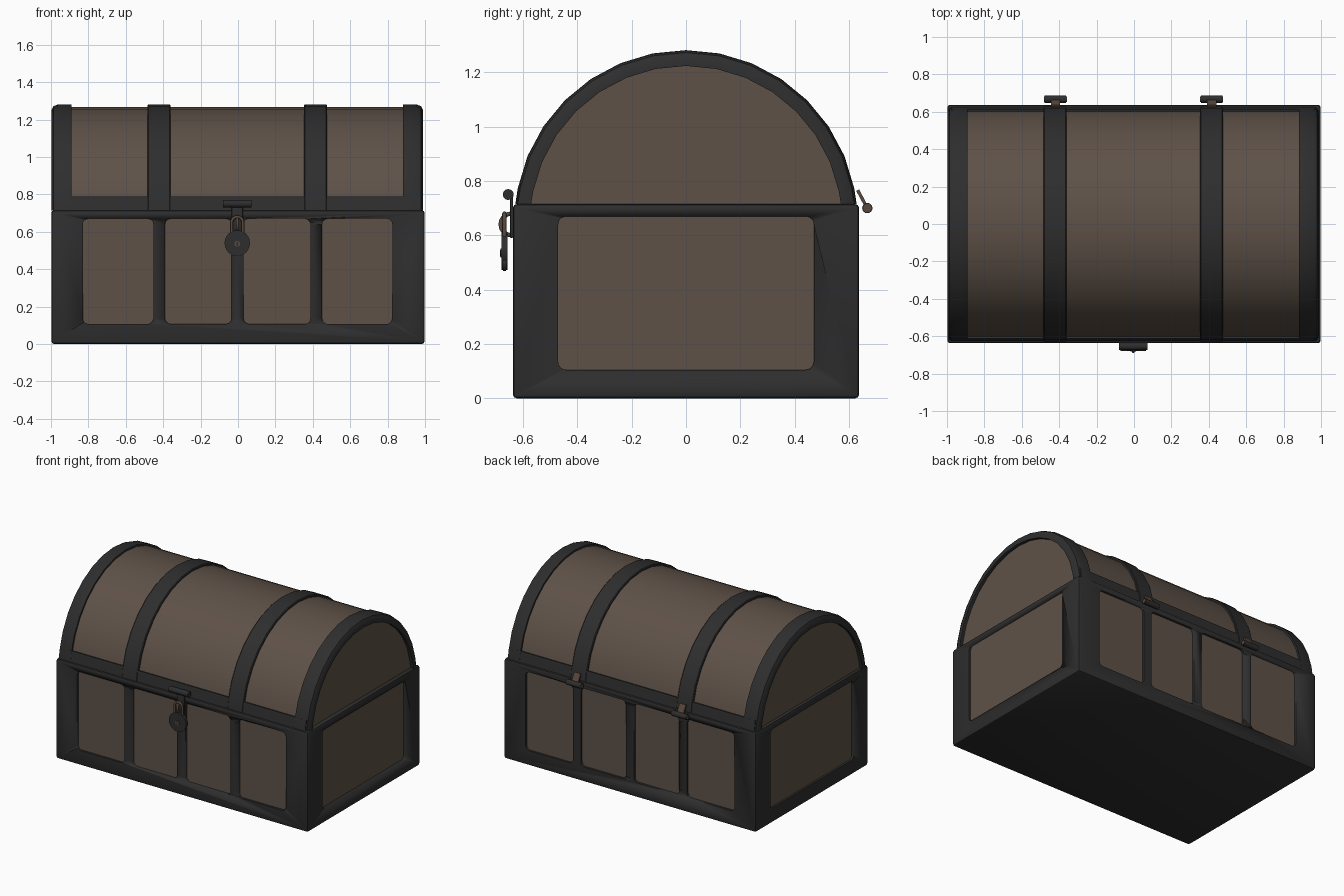
import bpy, bmesh, math
from mathutils import Vector, Matrix

if "Cube" in bpy.data.objects:
    bpy.data.objects.remove(bpy.data.objects["Cube"])


def material(name, col):
    m = bpy.data.materials.new(name)
    m.diffuse_color = (*col, 1)
    m.use_nodes = True
    m.node_tree.nodes["Principled BSDF"].inputs["Base Color"].default_value = m.diffuse_color
    return m


WOOD = material("brown wood", (0.112, 0.083, 0.064))
IRON = material("dark iron", (0.027, 0.027, 0.027))
RUST = material("rusty metal", (0.10, 0.065, 0.045))


def finish(name, bm, mat, smooth=True):
    bmesh.ops.recalc_face_normals(bm, faces=bm.faces)
    me = bpy.data.meshes.new(name)
    bm.to_mesh(me)
    bm.free()
    me.materials.append(mat)
    ob = bpy.data.objects.new(name, me)
    bpy.context.collection.objects.link(ob)
    if smooth:
        bpy.ops.object.select_all(action='DESELECT')
        ob.select_set(True)
        bpy.context.view_layer.objects.active = ob
        bpy.ops.object.shade_smooth_by_angle(angle=math.radians(35))
    return ob


def box(name, lo, hi, mat, bevel=0, axis=None, segs=2):
    lo, hi = Vector(lo), Vector(hi)
    bm = bmesh.new()
    bmesh.ops.create_cube(bm, size=1)
    for v in bm.verts:
        v.co = Vector(a * b for a, b in zip(v.co, hi - lo)) + (lo + hi) / 2
    if bevel:
        edges = [e for e in bm.edges if axis is None or
                 abs((e.verts[0].co - e.verts[1].co).normalized()[axis]) > 0.9]
        bmesh.ops.bevel(bm, geom=edges, offset=bevel, segments=segs, profile=0.5, affect='EDGES')
    return finish(name, bm, mat)


def cylinder(name, centre, r, depth, axis, mat, n=16):
    bm = bmesh.new()
    rot = Matrix.Rotation(math.pi / 2, 4, 'Y' if axis == 'x' else 'X')
    bmesh.ops.create_cone(bm, cap_ends=True, segments=n, radius1=r, radius2=r, depth=depth,
                          matrix=Matrix.Translation(centre) @ rot)
    return finish(name, bm, mat)


def tube(name, pts, r, mat, cyclic=False):
    cu = bpy.data.curves.new(name, 'CURVE')
    cu.dimensions = '3D'
    cu.bevel_depth = r
    cu.bevel_resolution = 2
    cu.use_fill_caps = True
    sp = cu.splines.new('POLY')
    sp.points.add(len(pts) - 1)
    for p, q in zip(sp.points, pts):
        p.co = (*q, 1)
    sp.use_cyclic_u = cyclic
    cu.materials.append(mat)
    ob = bpy.data.objects.new(name, cu)
    bpy.context.collection.objects.link(ob)


# Lid arc: centre height, radius, and the seam where lid meets base
CZ, R, SEAM, LX = 0.65, 0.63, 0.715, -0.004
A0 = math.asin((SEAM - CZ) / R)
ARC = [A0] + [math.radians(11.25 * k) for k in range(1, 16)] + [math.pi - A0]


def sweep(name, section, angles, mat):
    """Sweep an (x, radius) section around the lid arc."""
    bm = bmesh.new()
    rings = []
    for a in angles:
        at_seam = a in (ARC[0], ARC[-1])
        rings.append([bm.verts.new((x + LX, -r * math.cos(a),
                                    SEAM if at_seam else CZ + r * math.sin(a)))
                      for x, r in section])
    n = len(section)
    for p, q in zip(rings, rings[1:]):
        for i in range(n):
            j = (i + 1) % n
            bm.faces.new((p[i], p[j], q[j], q[i]))
    bm.faces.new(rings[0])
    bm.faces.new(rings[-1])
    return finish(name, bm, mat)


# Base: iron frame with rounded window cut-outs, wooden core behind
W, D = 0.998, 0.637
frame = box("base_frame", (-W, -D, 0), (W, D, SEAM), IRON, 0.015)
cutters = []
for x0, x1 in ((-0.83, -0.453), (-0.39, -0.034), (0.03, 0.387), (0.45, 0.825)):
    for s in (-1, 1):
        ys = sorted((s * (D - 0.03), s * (D + 0.1)))
        cutters.append(box("panel_cutter", (x0, ys[0], 0.107), (x1, ys[1], 0.67), IRON, 0.03, 1, 4))
for s in (-1, 1):
    xs = sorted((s * (W - 0.03), s * (W + 0.1)))
    cutters.append(box("end_panel_cutter", (xs[0], -0.47, 0.105), (xs[1], 0.47, 0.67), IRON, 0.03, 0, 4))
for c in cutters:
    c.hide_render = True
    mod = frame.modifiers.new("cut", 'BOOLEAN')
    mod.operation = 'DIFFERENCE'
    mod.solver = 'EXACT'
    mod.object = c
bpy.context.view_layer.update()
cut = bpy.data.meshes.new_from_object(frame.evaluated_get(bpy.context.evaluated_depsgraph_get()))
frame.modifiers.clear()
frame.data = cut
for c in cutters:
    bpy.data.objects.remove(c)
box("base_wood_core", (-W + 0.015, -D + 0.015, 0.05), (W - 0.015, D - 0.015, 0.70), WOOD)

# Lid: wooden barrel top
RW = R - 0.013
bm = bmesh.new()
ends = [[bm.verts.new((s * 0.972 + LX, -RW * math.cos(a), CZ + RW * math.sin(a))) for a in ARC]
        for s in (-1, 1)]
for i in range(len(ARC)):
    j = (i + 1) % len(ARC)
    bm.faces.new((ends[0][i], ends[0][j], ends[1][j], ends[1][i]))
for e in ends:
    bm.faces.new(e)
finish("lid_wood", bm, WOOD)

# Lid: iron bands
for s, side in ((-1, "left"), (1, "right")):
    sec = [(0.885, 0.60), (0.885, R), (0.96, R), (0.982, 0.622), (0.994, 0.60),
           (0.994, 0.573), (0.965, 0.573)]
    sweep("lid_end_band_" + side, [(s * x, r) for x, r in sec], ARC, IRON)
    sec = [(0.357, 0.60), (0.357, R - 0.003), (0.362, R + 0.001), (0.475, R + 0.001),
           (0.48, R - 0.003), (0.48, 0.60)]
    sweep("lid_middle_band_" + side, [(s * x, r) for x, r in sec], ARC, IRON)

# Lid: lower rims front and back
top = math.asin((0.79 - CZ) / R)
rim = [(-0.975, 0.60), (-0.975, R - 0.001), (0.975, R - 0.001), (0.975, 0.60)]
sweep("lid_rim_front", rim, [ARC[0], ARC[1], top], IRON)
sweep("lid_rim_back", rim, [math.pi - top, ARC[-2], ARC[-1]], IRON)

# Hasp: barrel, strap and staple ring
cylinder("hasp_barrel", (-0.004, -0.654, 0.75), 0.02, 0.155, 'x', IRON)
box("hasp_strap", (-0.034, -0.647, 0.59), (0.026, -0.636, 0.75), IRON, 0.004)
tube("staple_ring", [(-0.004, -0.642 + 0.04 * math.cos(a), 0.64 + 0.04 * math.sin(a))
                     for a in [i * math.tau / 16 for i in range(16)]], 0.008, RUST, True)

# Padlock: round body, shackle and keyhole
cylinder("padlock_body", (-0.004, -0.668, 0.54), 0.068, 0.022, 'y', IRON, 24)
cylinder("padlock_edge", (-0.004, -0.668, 0.535), 0.066, 0.012, 'y', RUST, 24)
cylinder("keyhole_plate", (-0.004, -0.679, 0.535), 0.016, 0.006, 'y', RUST)
box("keyhole", (-0.008, -0.684, 0.522), (0.0, -0.678, 0.546), IRON)
tube("shackle", [(-0.034, -0.668, 0.57)] +
     [(-0.004 - 0.03 * math.cos(a), -0.668, 0.65 + 0.03 * math.sin(a))
      for a in [i * math.pi / 10 for i in range(11)]] + [(0.026, -0.668, 0.57)], 0.008, RUST)

# Hinges on the back
for x in (-0.42, 0.415):
    cylinder("hinge_barrel", (x, 0.667, 0.70), 0.019, 0.115, 'x', IRON)
    cylinder("hinge_pin", (x, 0.667, 0.70), 0.015, 0.123, 'x', RUST)
    leaf = box("hinge_leaf", (-0.025, -0.006, -0.035), (0.025, 0.006, 0.035), RUST)
    leaf.location = (x, 0.648, 0.735)
    leaf.rotation_euler.x = math.radians(28)
